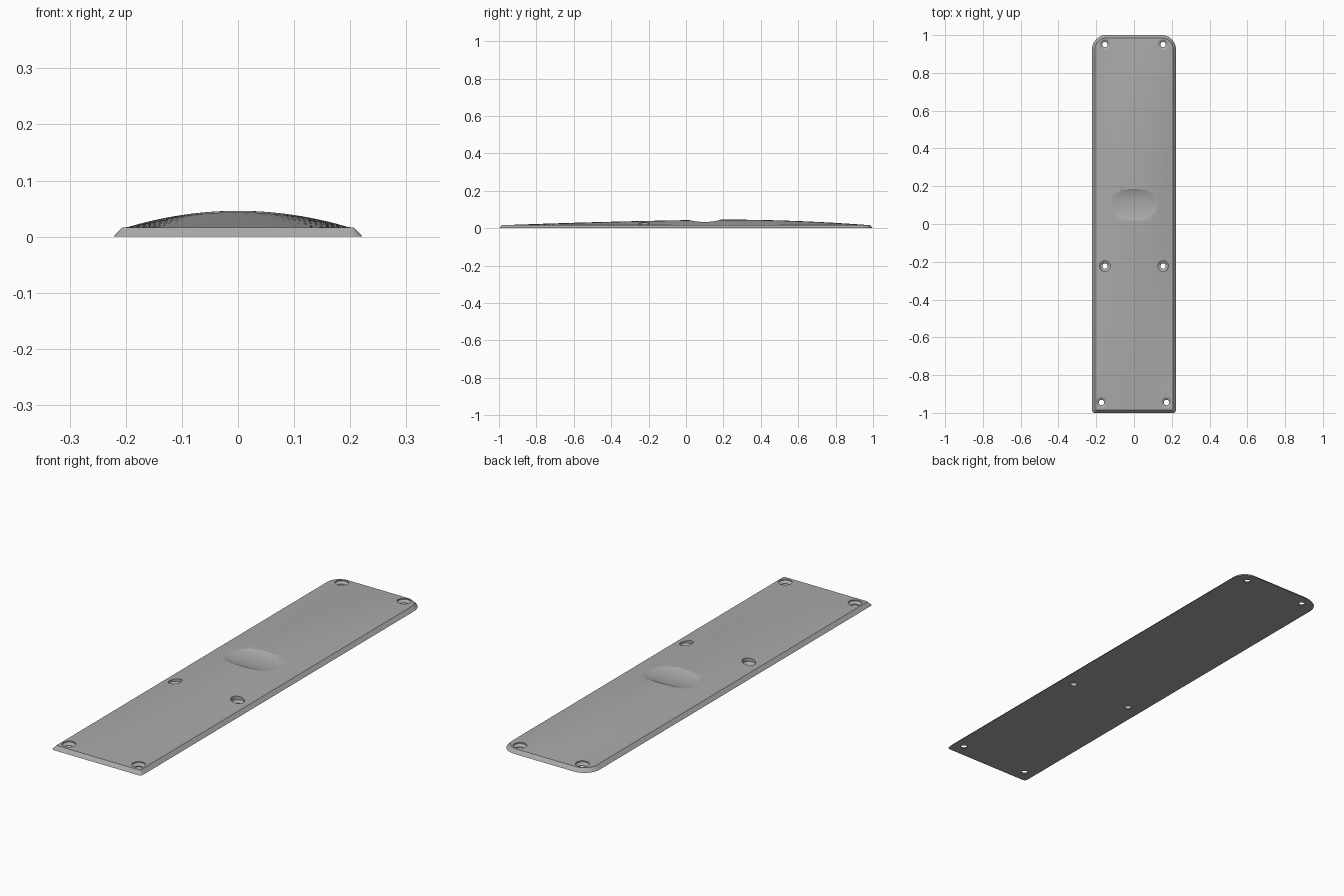
import bpy, bmesh, math

old = bpy.data.objects.get("Cube")
if old:
    bpy.data.objects.remove(old, do_unlink=True)

HALF_W, RIM_Z, RISE, PEAK_Y = 0.222, 0.016, 0.030, 0.2
BEVEL = 0.015
BACK_R, FRONT_R = 0.075, 0.015

grey = bpy.data.materials.new("satin grey")
grey.use_nodes = True
colour = (0.4, 0.4, 0.4, 1)
grey.diffuse_color = colour
grey.node_tree.nodes["Principled BSDF"].inputs["Base Color"].default_value = colour


def link(name, bm):
    bmesh.ops.recalc_face_normals(bm, faces=bm.faces)
    mesh = bpy.data.meshes.new(name)
    bm.to_mesh(mesh)
    bm.free()
    mesh.materials.append(grey)
    ob = bpy.data.objects.new(name, mesh)
    bpy.context.collection.objects.link(ob)
    return ob


def rows(inset):
    """Half width and y of each row, following the rounded corners."""
    w, end = HALF_W - inset, 1 - inset
    rf, rb = max(FRONT_R - inset, 0.006), BACK_R - inset
    arc = [math.radians(a) for a in range(0, 91, 10)]
    out = [(w - rf + rf * math.sin(a), -end + rf - rf * math.cos(a)) for a in arc]
    y0, y1 = -end + rf, end - rb
    out += [(w, y0 + (y1 - y0) * i / 48) for i in range(1, 48)]
    out += [(w - rb + rb * math.cos(a), y1 + rb * math.sin(a)) for a in arc]
    return out


def crown(x, y):
    """Height of the domed top."""
    if y < PEAK_Y:
        u = max(0, (y + 0.985) / (PEAK_Y + 0.985))
        along = 1.5 * u - 0.5 * u * u
    else:
        v = max(0, (0.985 - y) / (0.985 - PEAK_Y))
        along = 2 * v - v * v
    return RIM_Z + RISE * along * max(0, 1 - (x / 0.2) ** 2)


# Plate: domed top, bevelled rim, flat underside
COLS = 40
bm = bmesh.new()
grids = []
for inset, top in ((BEVEL, True), (0, False)):
    grid = []
    for w, y in rows(inset):
        xs = [w * (2 * i / COLS - 1) for i in range(COLS + 1)]
        grid.append([bm.verts.new((x, y, crown(x, y) if top else 0)) for x in xs])
    grids.append(grid)
    if top:
        for a, b in zip(grid, grid[1:]):
            for i in range(COLS):
                bm.faces.new((a[i], a[i + 1], b[i + 1], b[i]))


def border(g):
    return g[0] + [r[-1] for r in g[1:-1]] + g[-1][::-1] + [r[0] for r in g[-2:0:-1]]


upper, lower = map(border, grids)
for i in range(len(upper)):
    j = (i + 1) % len(upper)
    bm.faces.new((lower[i], lower[j], upper[j], upper[i]))
bm.faces.new(lower[::-1])
loose = [v for v in bm.verts if not v.link_faces]
bmesh.ops.delete(bm, geom=loose, context='VERTS')
plate = link("cover_plate", bm)


# Screw hole cutter: countersunk lathe profile
def hole_cutter(x, y):
    cut = bmesh.new()
    rings = []
    for r, z in ((0.014, -0.02), (0.014, 0.004), (0.028, 0.012), (0.028, 0.1)):
        rings.append([cut.verts.new((x + r * math.cos(a), y + r * math.sin(a), z))
                      for a in (math.tau * k / 32 for k in range(32))])
    for lo, hi in zip(rings, rings[1:]):
        for k in range(32):
            n = (k + 1) % 32
            cut.faces.new((lo[k], lo[n], hi[n], hi[k]))
    cut.faces.new(rings[0][::-1])
    cut.faces.new(rings[-1])
    return link("screw_hole_cutter", cut)


cutters = [hole_cutter(s * x, y) for s in (-1, 1)
           for x, y in ((0.154, 0.95), (0.154, -0.223), (0.172, -0.945))]

# Thumb recess cutter: flattened ellipsoid
bm = bmesh.new()
bmesh.ops.create_uvsphere(bm, u_segments=96, v_segments=48, radius=1)
bmesh.ops.scale(bm, vec=(0.26, 0.098, 0.03), verts=bm.verts)
bmesh.ops.translate(bm, vec=(0, 0.1, 0.06), verts=bm.verts)
cutters.append(link("thumb_recess_cutter", bm))

bpy.ops.object.select_all(action='DESELECT')
plate.select_set(True)
bpy.context.view_layer.objects.active = plate
for cutter in cutters:
    cutter.hide_render = True
    mod = plate.modifiers.new("cut", 'BOOLEAN')
    mod.operation, mod.solver, mod.object = 'DIFFERENCE', 'EXACT', cutter
    bpy.ops.object.modifier_apply(modifier=mod.name)
    bpy.data.objects.remove(cutter, do_unlink=True)
bpy.ops.object.shade_smooth_by_angle(angle=math.radians(25))
